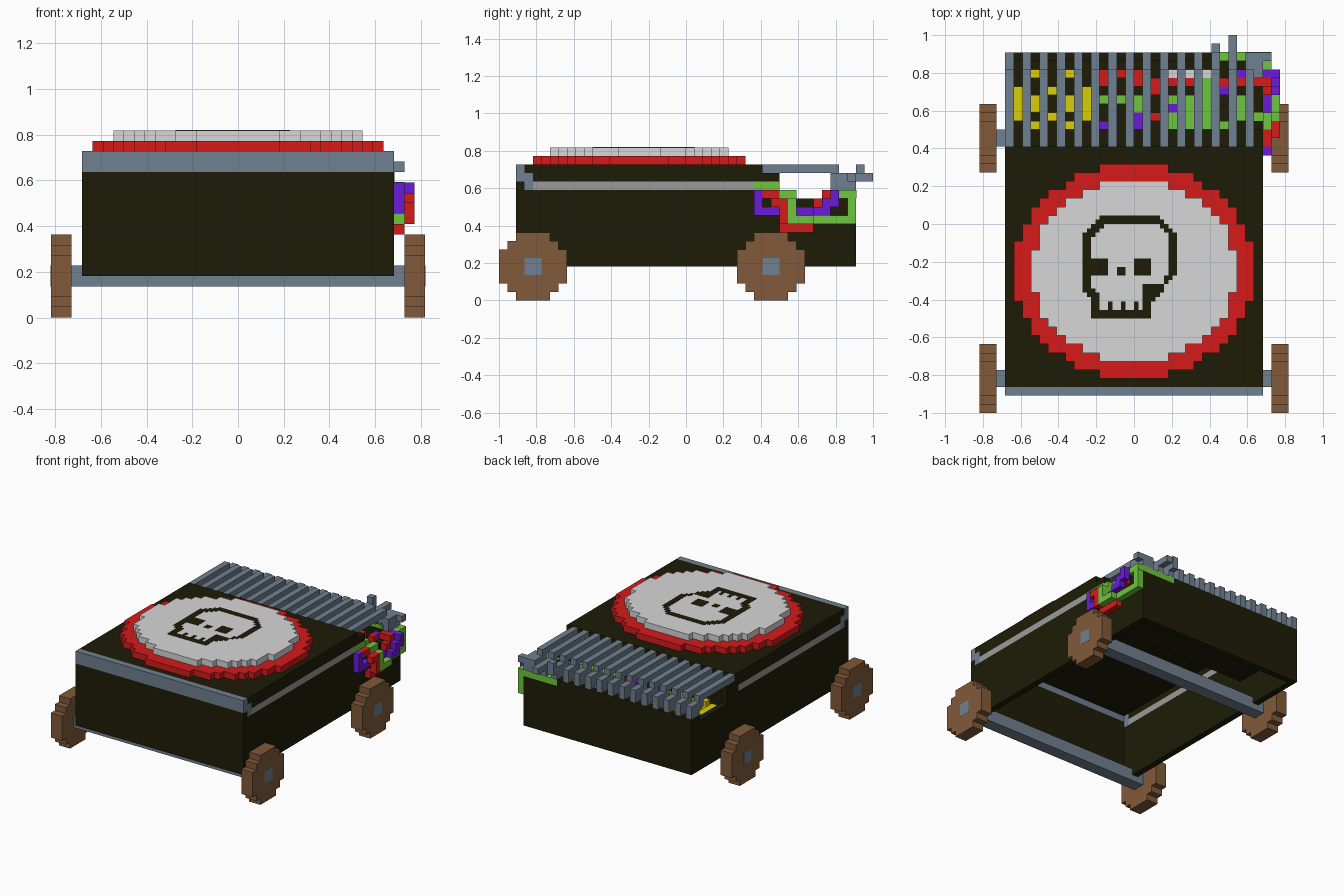
import bpy, bmesh, math

if "Cube" in bpy.data.objects:
    bpy.data.objects.remove(bpy.data.objects["Cube"], do_unlink=True)

V = 1 / 22          # size of one block


def material(name, rgb):
    lin = [((c / 255 + 0.055) / 1.055) ** 2.4 if c > 10 else c / 255 / 12.92 for c in rgb] + [1]
    m = bpy.data.materials.new(name)
    m.use_nodes = True
    m.diffuse_color = lin
    m.node_tree.nodes["Principled BSDF"].inputs["Base Color"].default_value = lin
    return m


DARK = material("dark olive", (29, 28, 7))
SLATE = material("slate", (112, 128, 144))
RED = material("red", (214, 27, 27))
PALE = material("pale grey", (215, 215, 215))
GREY = material("mid grey", (155, 155, 155))
GREEN = material("green", (110, 198, 62))
PURPLE = material("purple", (108, 27, 216))
YELLOW = material("yellow", (216, 207, 8))
BROWN = material("brown", (129, 90, 58))


def boxes(name, mat, spans):
    """One object from block spans (x0, x1, y0, y1, z0, z1)."""
    bm = bmesh.new()
    for x0, x1, y0, y1, z0, z1 in spans:
        ret = bmesh.ops.create_cube(bm, size=1)
        for v in ret["verts"]:
            v.co = ((x1 if v.co.x > 0 else x0) * V,
                    (y1 if v.co.y > 0 else y0) * V,
                    (z1 if v.co.z > 0 else z0) * V)
    me = bpy.data.meshes.new(name)
    bm.to_mesh(me)
    bm.free()
    me.materials.append(mat)
    ob = bpy.data.objects.new(name, me)
    bpy.context.collection.objects.link(ob)


def both(spans):
    """Add the x-mirrored copy of every span."""
    return spans + [(-b, -a, c, d, e, f) for a, b, c, d, e, f in spans]


# Hollow body with an open underside and a shallow bay at the back
boxes("body_front", DARK, [(-15, 15, -20, -19, 4, 14)])
boxes("body_lid", DARK, [(-15, 15, -19, 9, 15, 16)])
boxes("body_sides", DARK, both([
    (14, 15, -19, 11, 4, 13), (14, 15, -18, 8, 14, 15), (14, 15, 8, 11, 13, 15),
    (14, 15, 11, 18, 4, 12), (14, 15, 18, 19, 4, 13)]))
boxes("bay_walls", DARK, [(-15, 15, 19, 20, 4, 13), (-14, 14, 8, 9, 9, 15),
                          (-14, 14, 9, 19, 9, 10)])
boxes("front_trim", SLATE, [(-15, 15, -20, -19, 14, 16)] + both([(14, 15, -19, -18, 13, 15)]))
boxes("side_stripes", GREY, both([(14, 15, -18, 8, 13, 14)]))


# Stepped round plates on the lid
def disc(name, mat, a, b, z):
    rows = []
    for i in range(int(2 * b)):
        d = i + 0.5 - b
        w = round(a * math.sqrt(1 - (d / b) ** 2))
        rows.append((-w, w, d - 6, d - 5, z, z + 1))
    boxes(name, mat, rows)


disc("red_plate", RED, 14, 12.5, 16)
disc("pale_plate", PALE, 12, 10.5, 17)

# Skull emblem: outlines sampled on a half-block grid
OUTER = [(-7, 2), (6, 2), (10, -2), (10, -12), (8, -13), (7, -16), (4, -18),
         (4, -22), (-10, -22), (-10, -17), (-12, -15), (-12, -3)]
INNER = [(-6, .4), (5, .4), (8.4, -3.2), (8.4, -11), (6.5, -13.6), (2.4, -13.6),
         (2.4, -20), (1.6, -20), (.5, -17.8), (-.6, -20), (-1.4, -20), (-2.5, -17.8),
         (-3.6, -20), (-4.4, -20), (-5.5, -17.8), (-6.6, -20), (-8.4, -20),
         (-8.4, -16), (-10.4, -14), (-10.4, -4.4)]


def inside(poly, x, y):
    hit = False
    for (ax, ay), (bx, by) in zip(poly, poly[1:] + poly[:1]):
        if (ay > y) != (by > y) and x < ax + (y - ay) * (bx - ax) / (by - ay):
            hit = not hit
    return hit


def skull_dark(x, y):
    eyes = any(abs(x - cx) < 2 and abs(y + 10) < 2 for cx in (-8, 2))
    nose = abs(x + 3) < 1 and abs(y + 11) < 1
    return inside(OUTER, x, y) and (not inside(INNER, x, y) or eyes or nose)


cells = []
for j in range(-22, 2):
    start = None
    for i in range(-12, 12):
        on = skull_dark(i + 0.52, j + 0.48)
        if on and start is None:
            start = i
        if not on and start is not None:
            cells.append((start / 2, i / 2, j / 2, (j + 1) / 2, 17.9, 18.03))
            start = None
boxes("skull_emblem", DARK, cells)

# Wheels and axles
HALF = [2, 3, 4, 4, 4, 4, 3, 2]
for label, cy in (("front", -18), ("rear", 10)):
    for side, x0 in (("left", 16), ("right", -18)):
        boxes(f"{label}_{side}_wheel", BROWN,
              [(x0, x0 + 2, cy - w, cy + w, z, z + 1) for z, w in enumerate(HALF)])
    boxes(f"{label}_axle", SLATE, [(-18.02, 18.02, cy - 1, cy + 1, 3, 5)])

# Grille bars bending down over the back edge
bars = []
for x in range(-15, 15, 2):
    bars += [(x, x + 1, 9, 18, 15, 16), (x, x + 1, 17, 20, 14, 15), (x, x + 1, 18, 20, 13, 14)]
boxes("grille_bars", SLATE, bars)
boxes("back_pipes", SLATE, [(11, 12, 20, 22, 14, 15), (9, 10, 20, 21, 14, 16),
                            (14, 16, 19, 20, 14, 15), (14, 15, 17, 20, 13, 15)])

# Yellow ring of coil lying in the bay
coil = []
for x, runs in ((-14, [(12, 16)]), (-12, [(11, 12), (13, 15), (17, 18)]),
                (-10, [(12, 13), (15, 16)]), (-8, [(11, 12), (13, 15), (17, 18)]),
                (-6, [(12, 16)])):
    coil += [(x, x + 1, a, b, 10, 12) for a, b in runs]
boxes("yellow_coil", YELLOW, coil)

# Loose wiring inside the bay: (column, y0, y1)
wires = {
    "red": (RED, [(-4, 16, 18), (-2, 17, 18), (0, 16, 18), (2, 15, 17), (2, 12, 13), (4, 16, 17),
                  (6, 16, 17), (10, 16, 17), (12, 16, 17), (14, 16, 17)]),
    "green": (GREEN, [(-4, 14, 15), (-2, 14, 15), (0, 13, 15), (4, 14, 15), (4, 11, 13),
                      (6, 11, 15), (8, 11, 17), (10, 11, 12), (12, 12, 15), (14, 12, 13)]),
    "purple": (PURPLE, [(-4, 11, 12), (0, 11, 13), (4, 13, 14), (10, 15, 16),
                        (12, 17, 18), (14, 17, 18)]),
    "pale": (PALE, [(4, 17, 18), (6, 17, 18), (8, 17, 18)])}
for key, (mat, runs) in wires.items():
    boxes(f"{key}_bay_wires", mat, [(x, x + 1, a, b, 11, 12.02) for x, a, b in runs])

# Cables looping out of the left side
boxes("purple_cable", PURPLE, [
    (15, 16, 8, 9, 10, 13), (15, 16, 9, 11, 10, 11), (15, 16, 13, 15, 10, 11),
    (16, 17, 15, 17, 10, 11), (16, 17, 16, 17, 10, 12), (16, 17, 17, 18, 11, 13),
    (14, 16, 17, 18, 12, 13)])
boxes("red_cable", RED, [
    (15, 16, 9, 11, 12, 13), (16, 17, 10, 11, 11, 12), (16, 17, 11, 12, 9, 12),
    (15, 16, 11, 15, 8, 9), (15, 16, 15, 16, 11, 12), (14, 16, 16, 17, 11, 13)])
boxes("green_cable", GREEN, [
    (14, 15.05, 8, 11, 13, 14), (14, 17, 12, 13, 11, 12), (15, 16, 11, 13, 12, 13),
    (16, 17, 12, 15, 9, 10), (16, 17, 12, 13, 9, 11), (15, 16, 15, 20, 9, 10),
    (15, 16, 19, 20, 10, 13), (15, 16, 18, 19, 12, 13),
    (9, 16, 19, 20.05, 12, 13.02)])
